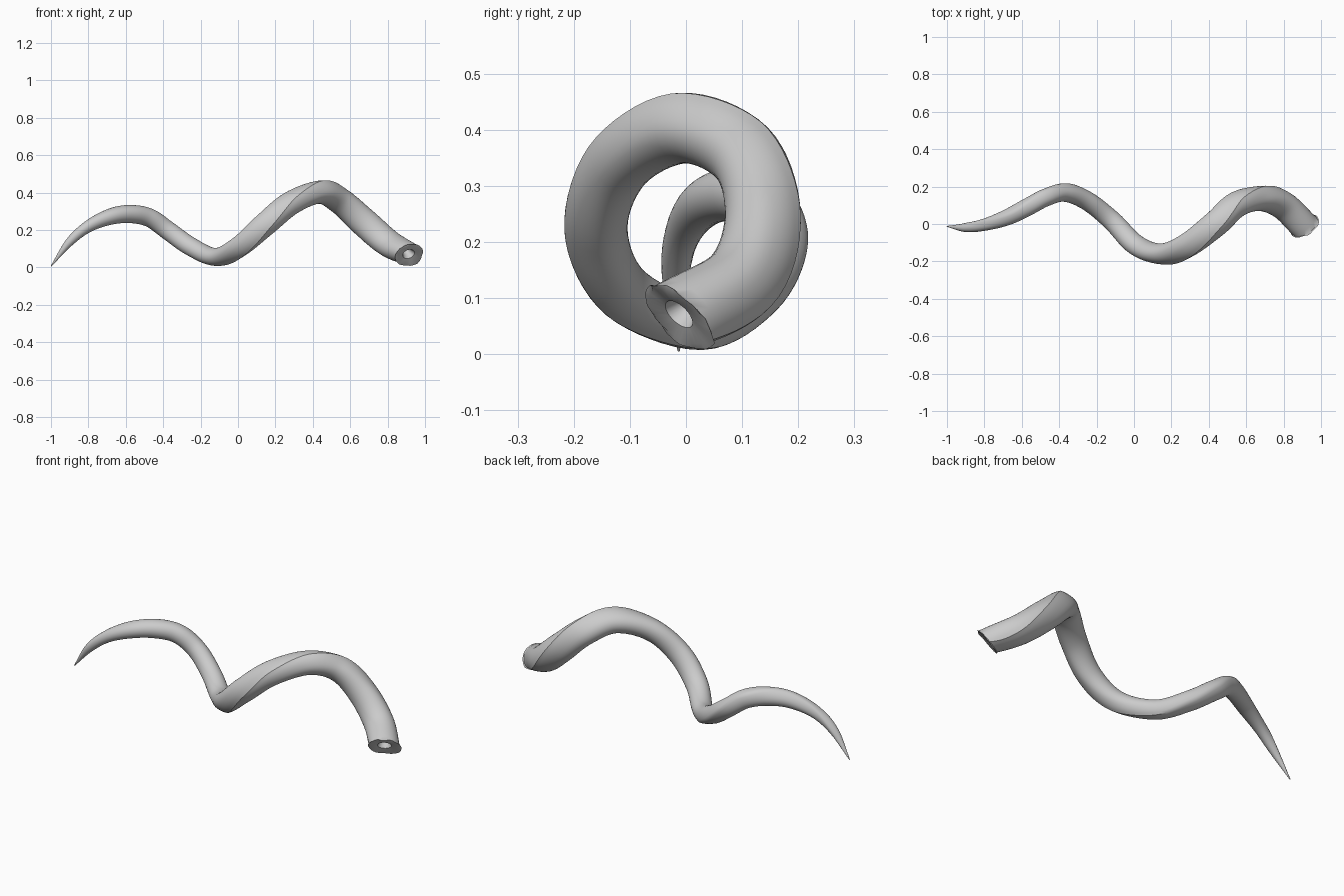
import bpy, bmesh, math, random
from mathutils import Vector

if "Cube" in bpy.data.objects:
    bpy.data.objects.remove(bpy.data.objects["Cube"])

random.seed(4)
SIDES, STEPS = 28, 8

# Corkscrew centre line from tip to base: x, y, z, radius
PATH = [
    (-1.0, -.013, .006, .002), (-.90, -.02, .136, .022), (-.80, -.004, .219, .031),
    (-.68, .035, .270, .041), (-.57, .09, .284, .046), (-.47, .142, .264, .047),
    (-.37, .166, .194, .047), (-.25, .122, .110, .047), (-.12, .02, .057, .047),
    (.01, -.112, .115, .050), (.145, -.158, .23, .054), (.285, -.112, .345, .057),
    (.435, .0, .40, .060), (.55, .105, .350, .062), (.675, .134, .24, .065),
    (.80, .095, .132, .066), (.913, -.014, .070, .066)]


def catmull(p0, p1, p2, p3, t):
    return (p1 * 2 + (p2 - p0) * t + (p0 * 2 - p1 * 5 + p2 * 4 - p3) * t * t
            + (p1 * 3 - p0 - p2 * 3 + p3) * t ** 3) / 2


def sample_path():
    pts = [Vector(p) for p in PATH]
    pts = [pts[0] * 2 - pts[1]] + pts + [pts[-1] * 2 - pts[-2]]
    out = []
    for i in range(len(pts) - 3):
        out += [catmull(*pts[i:i + 4], k / STEPS) for k in range(STEPS)]
    return out + [pts[-2]]


samples = sample_path()
centres = [s.to_3d() for s in samples]
END = Vector((.42, -.68, -.60)).normalized()
bm = bmesh.new()


def add_ring(c, tangent, keel, wide, stretch, radius, keel_size, jitter=0):
    # Oval section with one raised keel on the outer side of the coil
    side = tangent.cross(keel)
    ring = []
    for j in range(SIDES):
        a = 2 * math.pi * j / SIDES
        d = min(a, 2 * math.pi - a)
        r = radius * (1 + keel_size * max(0, 1 - d / .9) ** 1.6)
        p = (keel * math.cos(a) + side * math.sin(a)) * r
        p += wide * p.dot(wide) * stretch
        p += tangent * random.uniform(-jitter, jitter)
        ring.append(bm.verts.new(c + p))
    return ring


def bridge(a, b):
    for j in range(SIDES):
        k = (j + 1) % SIDES
        bm.faces.new((a[j], a[k], b[k], b[j]))


# Outer surface of the horn
rings, n = [], len(samples)
for i, c in enumerate(centres):
    t = (centres[min(i + 1, n - 1)] - centres[max(i - 1, 0)]).normalized()
    t = t.lerp(END, max(0, 1 - (n - 1 - i) / 6)).normalized()
    radial = Vector((0, c.y, c.z - .235))
    if c.x < -.5:
        radial = radial.lerp(Vector((0, .06, .1)), min(1, (-.5 - c.x) / .2))
    radial.normalize()
    wide = t.cross(radial).normalized()
    keel = radial + Vector((.7, 0, 0))
    keel = (keel - t * keel.dot(t)).normalized()
    s = min(1, max(0, (c.x + .4) / .5))
    stretch, ks = .06 + .12 * s, .12 + .06 * s
    rings.append(add_ring(c, t, keel, wide, stretch, max(samples[i].w, .002), ks))
for a, b in zip(rings, rings[1:]):
    bridge(a, b)
bm.faces.new(rings[0][::-1])

# Ragged base rim, flat end and central socket
last, base = rings[-1], centres[-1]
for radius, offset, k, jit in ((.071, .004, .2, .004), (.060, .005, .18, .001),
                               (.030, -.002, 0, 0), (.022, -.025, 0, 0),
                               (.012, -.07, 0, 0)):
    ring = add_ring(base + END * offset, END, keel, wide, .18, radius, k, jit)
    bridge(last, ring)
    last = ring
bm.faces.new(last)

bmesh.ops.recalc_face_normals(bm, faces=bm.faces)
mesh = bpy.data.meshes.new("spiral_horn")
bm.to_mesh(mesh)
bm.free()
horn = bpy.data.objects.new("spiral_horn", mesh)
bpy.context.collection.objects.link(horn)
bpy.context.view_layer.objects.active = horn
horn.select_set(True)
bpy.ops.object.shade_smooth_by_angle(angle=math.radians(35))
